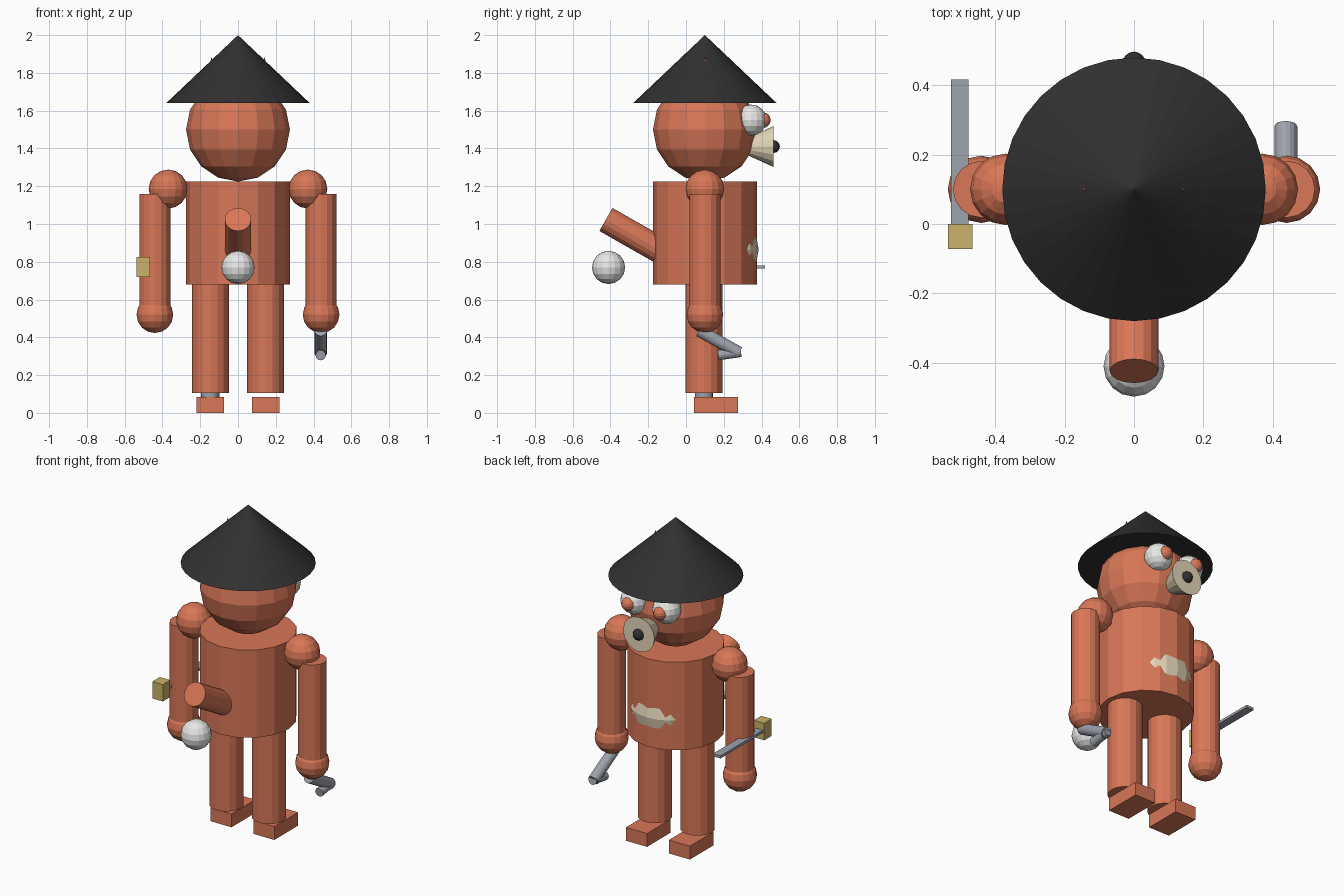
import bpy
from mathutils import Vector

cube = bpy.data.objects.get("Cube")
if cube:
    bpy.data.objects.remove(cube, do_unlink=True)


def material(name, r, g, b):
    m = bpy.data.materials.new(name)
    m.use_nodes = True
    m.diffuse_color = (r, g, b, 1)
    m.node_tree.nodes["Principled BSDF"].inputs["Base Color"].default_value = (r, g, b, 1)
    return m


orange = material("terracotta orange", 0.69, 0.184, 0.095)
black = material("charcoal black", 0.03, 0.03, 0.03)
white = material("off white", 0.8, 0.8, 0.79)
steel = material("steel grey", 0.34, 0.36, 0.41)
gold = material("dull gold", 0.6, 0.45, 0.14)
cream = material("cream", 0.78, 0.67, 0.48)


def finish(name, mat):
    ob = bpy.context.object
    ob.name = name
    ob.data.materials.append(mat)
    return ob


def ball(name, mat, centre, radius):
    bpy.ops.mesh.primitive_uv_sphere_add(segments=16, ring_count=8, radius=radius, location=centre)
    return finish(name, mat)


def tube(name, mat, start, end, r1, r2=None, sides=16):
    """Cylinder or cone running from start to end."""
    a, b = Vector(start), Vector(end)
    bpy.ops.mesh.primitive_cone_add(
        vertices=sides, radius1=r1, radius2=r1 if r2 is None else r2,
        depth=(b - a).length, location=(a + b) / 2,
        rotation=Vector((0, 0, 1)).rotation_difference(b - a).to_euler())
    return finish(name, mat)


def box(name, mat, low, high):
    a, b = Vector(low), Vector(high)
    bpy.ops.mesh.primitive_cube_add(size=1, location=(a + b) / 2)
    bpy.context.object.scale = b - a
    return finish(name, mat)


Y = 0.1  # depth of the body axis

# Torso, head and hat
tube("torso", orange, (0, Y, 0.68), (0, Y, 1.225), 0.275)
ball("head", orange, (0, Y, 1.5), 0.275)
tube("hat", black, (0, Y, 1.64), (0, Y, 2), 0.38, 0, sides=32)

# Paired parts
for side, s in (("left", 1), ("right", -1)):
    ball(side + "_shoulder", orange, (s * 0.37, Y, 1.185), 0.103)
    tube(side + "_arm", orange, (s * 0.44, Y, 0.5), (s * 0.44, Y, 1.16), 0.082)
    ball(side + "_hand", orange, (s * 0.44, Y, 0.52), 0.097)
    tube(side + "_leg", orange, (s * 0.146, Y - 0.005, 0.105), (s * 0.146, Y - 0.005, 0.7), 0.098)
    box(side + "_foot", orange, (s * 0.147 - 0.072, 0.043, 0), (s * 0.147 + 0.072, 0.275, 0.083))
    tube(side + "_ear", orange, (s * 0.14, Y, 1.68), (s * 0.14, Y, 1.885), 0.05, 0)
    ball(side + "_eye", white, (s * 0.11, 0.345, 1.55), 0.082)
    ball(side + "_pupil", orange, (s * 0.11, 0.407, 1.55), 0.041)

# Muzzle and nose
tube("muzzle", cream, (0, 0.3, 1.41), (0, 0.463, 1.41), 0.034, 0.108)
ball("nose", black, (0, 0.463, 1.41), 0.034)

# Belly patch, a flattened ball sunk into the torso
patch = ball("belly_patch", cream, (0, 0.235, 0.865), 1)
patch.scale = (0.194, 0.15, 0.16)

# Tail and the loose ball under it
tube("tail", orange, (0, -0.08, 0.828), (0, -0.424, 1.024), 0.07)
ball("tail_ball", white, (0, -0.41, 0.77), 0.088)

# Peg in the right leg
tube("ankle_peg", steel, (-0.147, Y - 0.005, 0.06), (-0.147, Y - 0.005, 0.3), 0.048)

# Hook below the left hand
tube("hook_shank", steel, (0.438, 0.07, 0.436), (0.438, 0.281, 0.318), 0.033)
tube("hook_tip", steel, (0.438, 0.291, 0.323), (0.438, 0.17, 0.305), 0.027)

# Blade and hilt through the right arm
box("blade", steel, (-0.528, -0.005, 0.764), (-0.477, 0.417, 0.78))
box("hilt", gold, (-0.537, -0.072, 0.72), (-0.466, 0, 0.825))
